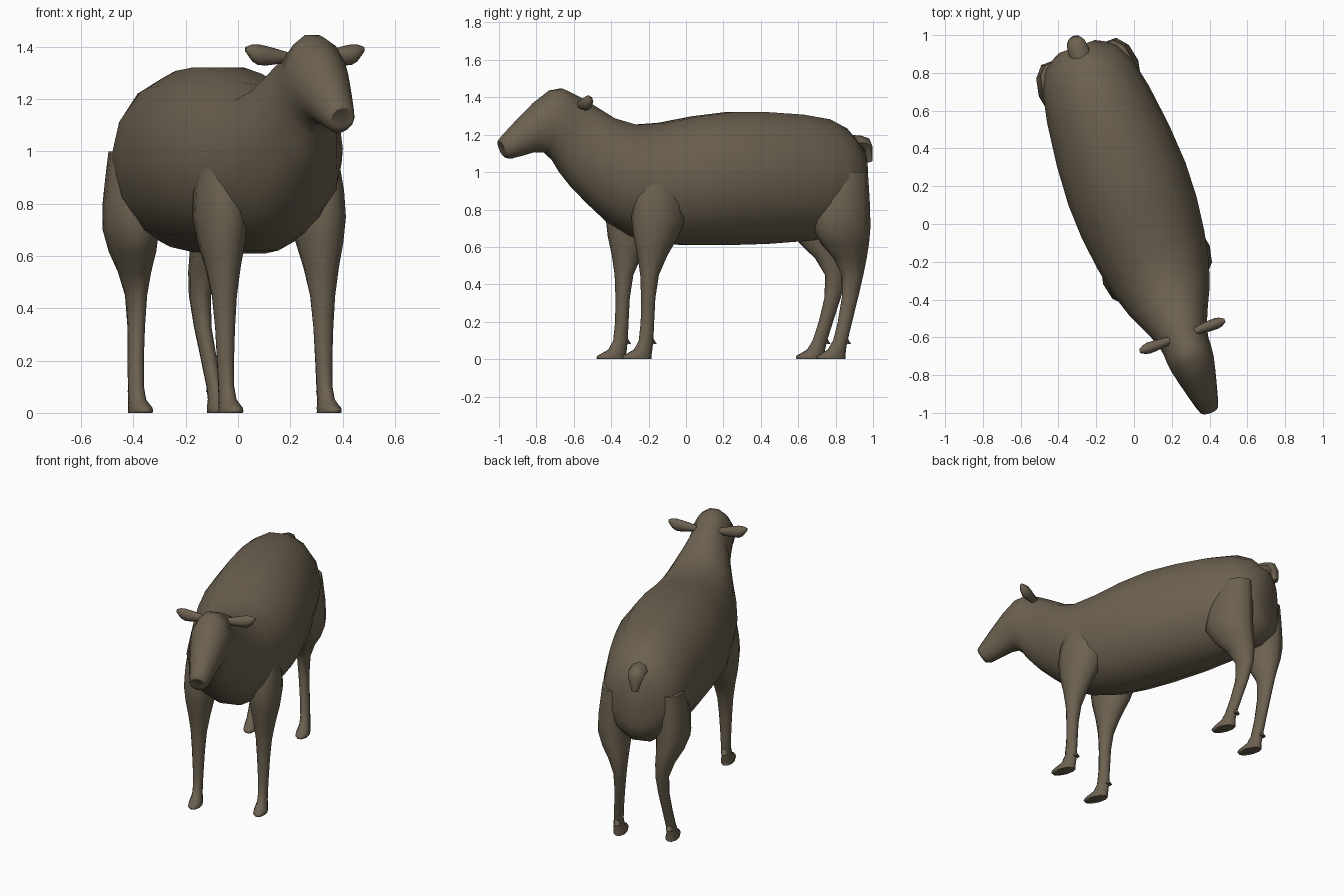
import bpy, bmesh, math
from mathutils import Vector

cube = bpy.data.objects.get("Cube")
if cube:
    bpy.data.objects.remove(cube, do_unlink=True)

COLOUR = (.15, .12, .08, 1)
wool = bpy.data.materials.new("wool brown")
wool.use_nodes = True
wool.diffuse_color = COLOUR
wool.node_tree.nodes["Principled BSDF"].inputs["Base Color"].default_value = COLOUR

# The animal stands turned a little to its left
HEADING = math.radians(20)
STEPS = 3


def blend(before, start, end, after, t):
    """Smooth value between start and end, guided by the neighbours."""
    bend = 2 * before - 5 * start + 4 * end - after
    twist = 3 * (start - end) + after - before
    return start + t * (end - before + t * (bend + t * twist)) / 2


def refine(rows):
    """Put smooth in-between rows into a short list of key rows."""
    result = []
    for index in range(len(rows) - 1):
        before, after = rows[max(index - 1, 0)], rows[min(index + 2, len(rows) - 1)]
        for step in range(STEPS):
            result.append([blend(*values, step / STEPS) for values in
                           zip(before, rows[index], rows[index + 1], after)])
    return result + [rows[-1]]


def loft(name, rings, sides, mirror=False):
    """Skin a run of oval rings; each ring is (centre, half axis, half axis)."""
    bm = bmesh.new()
    loops = []
    for centre, across, along in rings:
        loop = []
        for side in range(sides):
            angle = math.tau * side / sides
            point = centre + across * math.cos(angle) + along * math.sin(angle)
            loop.append(bm.verts.new(point))
        loops.append(loop)
    for lower, upper in zip(loops, loops[1:]):
        for side in range(sides):
            follow = (side + 1) % sides
            bm.faces.new((lower[side], lower[follow], upper[follow], upper[side]))
    bm.faces.new(loops[0])
    bm.faces.new(loops[-1])
    bmesh.ops.recalc_face_normals(bm, faces=bm.faces)
    mesh = bpy.data.meshes.new(name)
    bm.to_mesh(mesh)
    bm.free()
    mesh.materials.append(wool)
    part = bpy.data.objects.new(name, mesh)
    bpy.context.collection.objects.link(part)
    part.location.x = .04
    part.rotation_euler.z = HEADING
    if mirror:
        part.modifiers.new("mirror", 'MIRROR').use_axis = (True, False, False)
    bpy.ops.object.select_all(action='DESELECT')
    part.select_set(True)
    bpy.context.view_layer.objects.active = part
    bpy.ops.object.shade_smooth_by_angle(angle=math.radians(60))


def spine_ring(top_y, top_z, low_y, low_z, half_width):
    top, low = Vector((0, top_y, top_z)), Vector((0, low_y, low_z))
    return (top + low) / 2, Vector((half_width, 0, 0)), (top - low) / 2


def level_ring(y, z, x, half_y, half_x):
    return Vector((x, y, z)), Vector((half_x, 0, 0)), Vector((0, half_y, 0))


def ear_ring(x, z, half_y, half_z):
    return Vector((x, -.63, z)), Vector((0, half_y, 0)), Vector((0, 0, half_z))


def leg_pair(name, y, x, upper_rows):
    """Upper leg rows, then an ankle at (x, y) and a hoof reaching forward of it."""
    toe = y - .05
    lower_rows = [(y, .1, x, .04, .03), (toe, .02, x, .08, .04), (toe, 0, x, .08, .04)]
    rows = refine(upper_rows + lower_rows)
    loft(name + "_legs", [level_ring(*row) for row in rows], 10, mirror=True)
    claw = [level_ring(y + .02, .13, x, .01, .01), level_ring(y + .04, .08, x, .02, .02)]
    loft(name + "_dewclaws", claw, 6, mirror=True)


# Trunk, neck and head as one skin: upper outline, lower outline, half width
trunk = refine([
    (1, 1.13, 1, .85, .1),
    (.8, 1.29, .9, .66, .25),
    (.25, 1.33, .2, .6, .33),
    (-.3, 1.26, -.3, .65, .27),
    (-.6, 1.4, -.65, .92, .14),
    (-.77, 1.44, -.8, 1.1, .12),
    (-1.04, 1.2, -1, 1.07, .06),
    (-1.06, 1.16, -1.04, 1.1, .04),
])
loft("body_and_head", [spine_ring(*row) for row in trunk], 14)

# Legs, from inside the trunk down to the hoof
leg_pair("front", -.3, .2, [
    (-.23, 1, .2, .1, .07),
    (-.23, .75, .2, .15, .1),
    (-.28, .45, .2, .05, .05),
])
leg_pair("hind", .82, .16, [
    (.85, 1, .17, .12, .08),
    (.82, .7, .18, .16, .1),
    (.9, .45, .13, .06, .04),
])

# Ears, flattened leaves held out sideways
ear = refine([
    (.07, 1.36, .02, .02),
    (.19, 1.37, .03, .04),
    (.24, 1.39, .01, .01),
])
loft("ears", [ear_ring(*row) for row in ear], 8, mirror=True)

# Short drooping tail
tail = refine([
    (.9, 1.2, .9, 1.1, .06),
    (1.04, 1.18, 1, 1.12, .05),
    (1.06, 1.06, 1.03, 1.05, .02),
])
loft("tail", [spine_ring(*row) for row in tail], 8)
